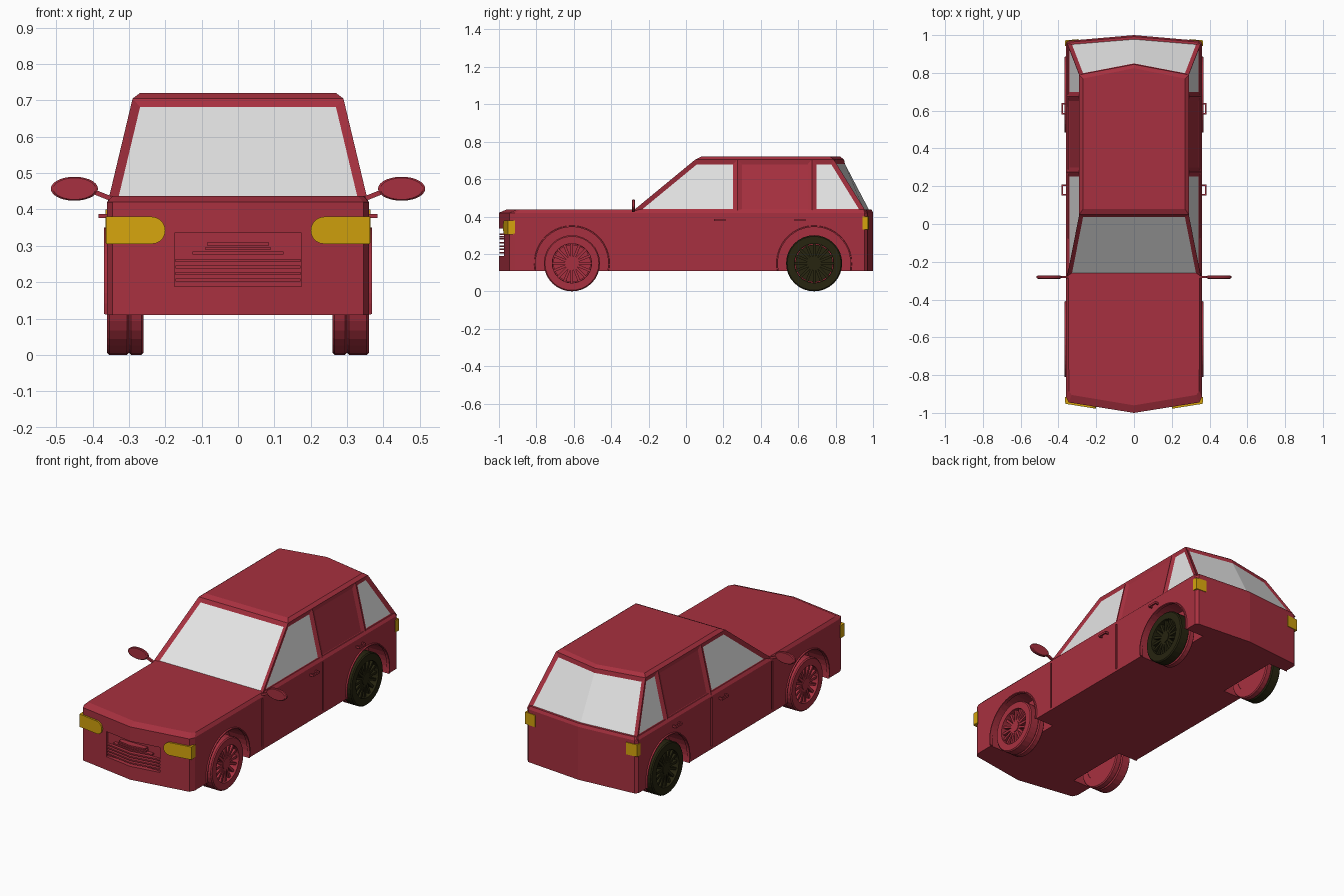
import bpy, bmesh, math
from mathutils import Matrix, Vector

if "Cube" in bpy.data.objects:
    bpy.data.objects.remove(bpy.data.objects["Cube"])


def material(name, rgb):
    m = bpy.data.materials.new(name)
    m.diffuse_color = (*rgb, 1)
    m.use_nodes = True
    m.node_tree.nodes["Principled BSDF"].inputs["Base Color"].default_value = m.diffuse_color
    return m


RED = material("red paint", (0.39, 0.030, 0.050))
GLASS = material("pale glass", (0.78, 0.78, 0.78))
YELLOW = material("amber lamp", (0.66, 0.37, 0.004))
DARK = material("dark rubber", (0.020, 0.018, 0.005))


def loft(bm, rings, closed=False):
    """Skin a list of equal rings; cap the ends, or join last to first."""
    vs = [[bm.verts.new(p) for p in r] for r in rings]
    n = len(vs[0])
    pairs = list(zip(vs, vs[1:])) + ([(vs[-1], vs[0])] if closed else [])
    for a, b in pairs:
        for i in range(n):
            bm.faces.new((a[i], a[(i + 1) % n], b[(i + 1) % n], b[i]))
    if not closed:
        bm.faces.new(vs[0])
        bm.faces.new(vs[-1])


def box(bm, x, y, z):
    loft(bm, [[(x[0], y[0], h), (x[1], y[0], h), (x[1], y[1], h), (x[0], y[1], h)] for h in z])


def circle(x, y, z, r, n=32):
    return [(x, y + r * math.cos(2 * math.pi * i / n), z + r * math.sin(2 * math.pi * i / n)) for i in range(n)]


def disc(bm, x0, x1, y, z, r, n=32):
    loft(bm, [circle(x0, y, z, r, n), circle(x1, y, z, r, n)])


def tube(bm, x0, x1, y, z, r0, r1):
    b = 0.006
    prof = [(x0, r0), (x0, r1 - b), (x0 + (b if x1 > x0 else -b), r1),
            (x1 - (b if x1 > x0 else -b), r1), (x1, r1 - b), (x1, r0)]
    loft(bm, [circle(x, y, z, r) for x, r in prof], closed=True)


def finish(bm, name, *mats):
    bmesh.ops.recalc_face_normals(bm, faces=bm.faces[:])
    me = bpy.data.meshes.new(name)
    bm.to_mesh(me)
    bm.free()
    ob = bpy.data.objects.new(name, me)
    for m in mats:
        me.materials.append(m)
    bpy.context.collection.objects.link(ob)
    return ob


def nose(x):
    return -1 + 0.16 * abs(x)


def tail(x):
    return 1 - 0.087 * abs(x)


def plan(half, z):
    """Mirror a half outline that starts and ends on the centre line."""
    return [(x, y, z) for x, y in half] + [(-x, y, z) for x, y in half[-2:0:-1]]


AXLES = {"front": -0.61, "rear": 0.685}

# Lower body with chamfered top edge
outer = [(0, -1), (0.345, nose(0.345)), (0.36, -0.915), (0.36, 0.955), (0.345, 0.97), (0, 1)]
inner = [(0, -0.96), (0.33, -0.905), (0.345, -0.885), (0.352, 0.95), (0.338, 0.963), (0, 0.992)]
bm = bmesh.new()
loft(bm, [plan(outer, 0.11), plan(outer, 0.42), plan(inner, 0.437)])
body = finish(bm, "lower_body", RED)

# Cut wheel arches, grille recess and door seams
bm = bmesh.new()
box(bm, (-0.175, 0.175), (-1.1, -0.958), (0.188, 0.335))
for s in (-1, 1):
    for y in AXLES.values():
        disc(bm, s * 0.24, s * 0.5, y, 0.15, 0.2, 40)
    for y in (-0.287, 0.275):
        box(bm, (s * 0.352, s * 0.4), (y - 0.006, y + 0.006), (0.125, 0.41))
cutter = finish(bm, "cutter", RED)
cutter.hide_render = True
mod = body.modifiers.new("cuts", "BOOLEAN")
mod.operation, mod.solver, mod.object = "DIFFERENCE", "EXACT", cutter
bpy.context.view_layer.objects.active = body
bpy.ops.object.modifier_apply(modifier="cuts")
bpy.data.objects.remove(cutter)

# Cabin: lofted, split at the pillars, windows inset
bm = bmesh.new()
loft(bm, [[(-a, f, z), (a, f, z), (a, r, z), (0, p, z), (-a, r, z)] for a, f, r, p, z in (
    (0.358, -0.296, 0.966, 0.997, 0.42), (0.29, 0.05, 0.79, 0.845, 0.705), (0.27, 0.08, 0.77, 0.825, 0.72))])
for y in (0.275, 0.675):
    bmesh.ops.bisect_plane(bm, geom=bm.verts[:] + bm.edges[:] + bm.faces[:],
                           plane_co=(0, y, 0), plane_no=(0, 1, 0))
bmesh.ops.recalc_face_normals(bm, faces=bm.faces[:])
bm.normal_update()
walls = [f for f in bm.faces if 0.45 < f.calc_center_median().z < 0.7]
sides = [f for f in walls if abs(f.normal.x) > 0.8]
screen = [f for f in walls if f.normal.y < -0.5]
back = [f for f in walls if f.normal.y > 0.5]
for f in sides + screen + back:
    y = f.calc_center_median().y
    f.material_index = 0 if f in sides and 0.3 < y < 0.65 else 1
panes = {f: f.material_index for f in sides + screen + back}
for f in panes:
    f.material_index = 0
bmesh.ops.inset_individual(bm, faces=sides + screen, thickness=0.024, depth=-0.01, use_even_offset=True)
bmesh.ops.inset_region(bm, faces=back, thickness=0.024, depth=-0.008, use_even_offset=True, use_boundary=True)
for f, i in panes.items():
    f.material_index = i
finish(bm, "cabin", RED, GLASS)

# Grille slats following the pointed nose
bm = bmesh.new()
for z, w in ((0.305, 0.085), (0.293, 0.09), (0.28, 0.125), (0.26, 0.172), (0.242, 0.172), (0.224, 0.172), (0.206, 0.172)):
    half = [(0, nose(0) + 0.002), (w, nose(w) + 0.002), (w, -0.95), (0, -0.95)]
    loft(bm, [plan(half, z - 0.004), plan(half, z + 0.004)])
finish(bm, "grille_slats", RED)

for s, side in ((-1, "left"), (1, "right")):
    # Headlight: rounded front plate plus a side wrap
    bm = bmesh.new()
    arc = [(0.2375 + 0.0375 * math.cos(a), 0.3425 + 0.0375 * math.sin(a))
           for a in (math.pi * (0.5 + i / 10) for i in range(11))]
    prof = arc + [(0.363, 0.305), (0.363, 0.38)]
    loft(bm, [[(s * x, nose(x) + d, z) for x, z in prof] for d in (-0.01, 0.02)])
    box(bm, (s * 0.35, s * 0.364), (-0.945, -0.915), (0.308, 0.38))
    finish(bm, side + "_headlight", YELLOW)

    # Tail light wrapping the rear corner
    bm = bmesh.new()
    loft(bm, [[(s * x, y, z) for x, y in ((0.295, tail(0.295) + 0.004), (0.364, tail(0.364) + 0.004),
                                         (0.364, 0.943), (0.35, 0.943), (0.295, 0.955))]
              for z in (0.33, 0.4)])
    finish(bm, side + "_tail_light", YELLOW)

    # Door handles
    bm = bmesh.new()
    for y0, y1 in ((0.15, 0.21), (0.58, 0.64)):
        box(bm, (s * 0.376, s * 0.384), (y0, y1), (0.376, 0.388))
        for y in (y0, y1 - 0.008):
            box(bm, (s * 0.355, s * 0.377), (y, y + 0.008), (0.376, 0.388))
    finish(bm, side + "_door_handles", RED)

    # Mirror: flat oval on a slanted stalk
    bm = bmesh.new()
    oval = [(0.065 * math.cos(a), 0.033 * math.sin(a)) for a in (2 * math.pi * i / 28 for i in range(28))]
    loft(bm, [[(s * (0.45 + k * x), y, 0.457 + k * z) for x, z in oval]
              for y, k in ((-0.29, 0.9), (-0.286, 1), (-0.276, 1), (-0.272, 0.9))])
    loft(bm, [[(s * x, y, z + h) for y, h in ((-0.287, -0.007), (-0.275, -0.007), (-0.275, 0.007), (-0.287, 0.007))]
              for x, z in ((0.345, 0.428), (0.4, 0.45))])
    finish(bm, side + "_mirror", RED)

    for end, y in AXLES.items():
        # Wheel arch lip
        bm = bmesh.new()
        arc = [math.radians(-11 + 202 * i / 24) for i in range(25)]
        loft(bm, [[(s * x, y + r * math.cos(a), 0.15 + r * math.sin(a))
                   for x, r in ((0.35, 0.194), (0.368, 0.194), (0.368, 0.2), (0.35, 0.204))] for a in arc])
        finish(bm, f"{end}_{side}_arch_lip", RED)

        # Outer tyre, spokes and hub; dark at the rear
        bm = bmesh.new()
        tube(bm, s * 0.30, s * 0.36, y, 0.15, 0.105, 0.15)
        disc(bm, s * 0.28, s * 0.352, y, 0.15, 0.032, 20)
        disc(bm, s * 0.28, s * 0.288, y, 0.15, 0.1)
        for i in range(16):
            start = len(bm.verts)
            box(bm, (s * 0.325, s * 0.348), (-0.007, 0.007), (0.025, 0.108))
            bm.verts.ensure_lookup_table()
            turn = Matrix.Translation(Vector((0, y, 0.15))) @ Matrix.Rotation(2 * math.pi * i / 16, 4, 'X')
            bmesh.ops.transform(bm, matrix=turn, verts=bm.verts[start:])
        finish(bm, f"{end}_{side}_wheel", DARK if end == "rear" else RED)

        # Inner barrel, closed on the inside
        bm = bmesh.new()
        tube(bm, s * 0.26, s * 0.30, y, 0.15, 0.103, 0.15)
        disc(bm, s * 0.262, s * 0.27, y, 0.15, 0.104)
        finish(bm, f"{end}_{side}_wheel_barrel", RED)
